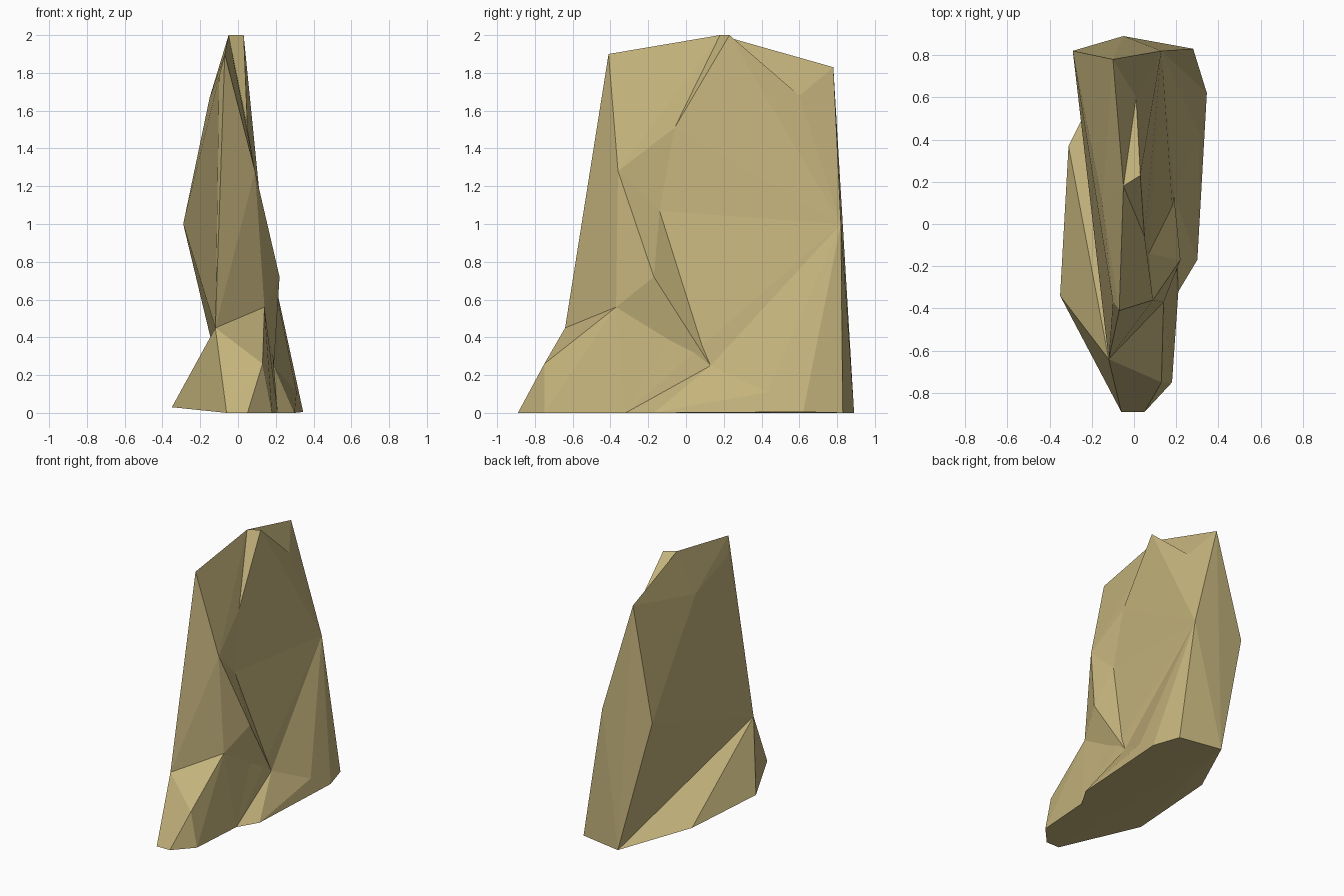
import bpy, bmesh
from mathutils import Vector

if "Cube" in bpy.data.objects:
    bpy.data.objects.remove(bpy.data.objects["Cube"])

# Key corners of the stone
P = {
    # crown
    "A": (-.07, -.41, 1.9), "a": (-.10, -.37, 1.78), "B": (-.05, .18, 2.0),
    "C": (.03, .23, 2.0), "D": (-.10, .78, 1.83), "E": (.01, .60, 1.68),
    "Y": (-.15, .10, 1.67), "F": (.05, -.06, 1.51),
    # waist
    "G": (.09, -.36, 1.28), "g": (.07, -.14, 1.07), "W": (-.29, .82, 1.0),
    "Z": (.13, .82, 1.0), "H": (.22, -.17, .72), "I": (.14, -.37, .56),
    "J": (-.12, -.64, .45), "K": (.13, -.75, .26), "p": (.19, .13, .25),
    "b": (.31, .43, .11),
    # foot
    "L": (.05, -.89, 0), "M": (-.06, -.89, 0), "N": (.18, -.75, 0),
    "O": (.21, -.32, 0), "Q": (.30, -.17, 0), "R": (.345, .62, .005),
    "S": (.28, .83, 0), "T": (-.05, .89, 0), "V": (-.31, .37, .04),
    "U": (-.35, -.34, .03),
}


def chunk(name, corners):
    """Convex chunk wrapped around the given corners."""
    bm = bmesh.new()
    for c in corners:
        bm.verts.new(Vector(P[c]))
    res = bmesh.ops.convex_hull(bm, input=bm.verts[:])
    junk = {g for g in res["geom_interior"] + res["geom_unused"]
            if isinstance(g, bmesh.types.BMVert)}
    bmesh.ops.delete(bm, geom=list(junk), context='VERTS')
    bmesh.ops.recalc_face_normals(bm, faces=bm.faces[:])
    me = bpy.data.meshes.new(name)
    bm.to_mesh(me)
    bm.free()
    ob = bpy.data.objects.new(name, me)
    bpy.context.collection.objects.link(ob)
    return ob


# Main slab, then the chunks that grow out of it
rock = chunk("rock", "AaBDEZWYJTgF")
pieces = [
    chunk("crown_chip", "BCEFgZ"),
    chunk("front_ridge", "AaBFGgJ"),
    chunk("side_ridge", "GgHIJp"),
    chunk("lower_core", "gpZWJTO"),
    chunk("toe", "MLNKJIOpU"),
    chunk("left_flare", "JUVTOpM"),
    chunk("right_flare", "pOQRTb"),
    chunk("back_flare", "ZpRSTb"),
]

# Fuse everything into one solid
for piece in pieces:
    mod = rock.modifiers.new("fuse", 'BOOLEAN')
    mod.operation = 'UNION'
    mod.solver = 'EXACT'
    mod.object = piece
bpy.context.view_layer.update()
fused = bpy.data.meshes.new_from_object(
    rock.evaluated_get(bpy.context.evaluated_depsgraph_get()))
rock.modifiers.clear()
rock.data = fused
for piece in pieces:
    bpy.data.objects.remove(piece)

# Clean up seams, keep flat facets
bm = bmesh.new()
bm.from_mesh(fused)
bmesh.ops.remove_doubles(bm, verts=bm.verts[:], dist=.002)
bmesh.ops.dissolve_limit(bm, angle_limit=.01, verts=bm.verts[:], edges=bm.edges[:])
bm.to_mesh(fused)
bm.free()

# Sandy stone colour
mat = bpy.data.materials.new("sandstone")
mat.diffuse_color = (.55, .45, .2, 1)
mat.use_nodes = True
mat.node_tree.nodes["Principled BSDF"].inputs["Base Color"].default_value = mat.diffuse_color
fused.materials.clear()
fused.materials.append(mat)
